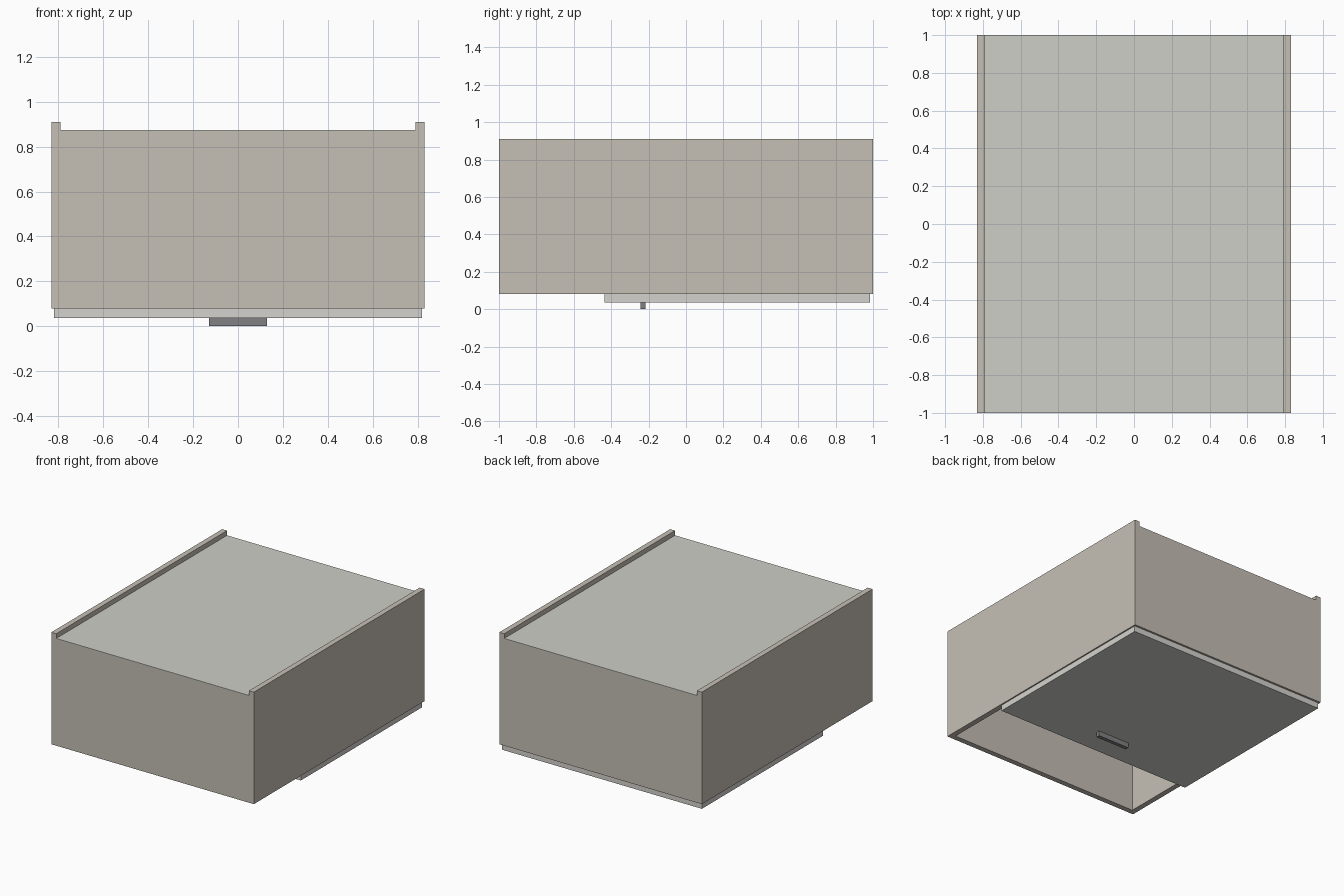
import bpy

if "Cube" in bpy.data.objects:
    bpy.data.objects.remove(bpy.data.objects["Cube"])

def box(name, x, y, z, color=None):
    """Axis-aligned box from (min, max) ranges."""
    bpy.ops.mesh.primitive_cube_add(size=1)
    o = bpy.context.object
    o.name = o.data.name = name
    for v in o.data.vertices:
        v.co = [r[0] + (c + 0.5) * (r[1] - r[0]) for c, r in zip(v.co, (x, y, z))]
    if color:
        m = bpy.data.materials.new(name + "_color")
        m.diffuse_color = (*color, 1)
        m.use_nodes = True
        m.node_tree.nodes["Principled BSDF"].inputs["Base Color"].default_value = m.diffuse_color
        o.data.materials.append(m)
    return o

def cut(target, cutter):
    """Subtract a helper box, then discard it."""
    cutter.hide_render = True
    mod = target.modifiers.new("cut", 'BOOLEAN')
    mod.operation, mod.solver, mod.object = 'DIFFERENCE', 'EXACT', cutter
    bpy.context.view_layer.objects.active = target
    bpy.ops.object.modifier_apply(modifier=mod.name)
    bpy.data.objects.remove(cutter)

W, D = 0.83, 1.0        # half width and half depth
T = 0.04                # wall thickness
Z0, Z1 = 0.08, 0.91     # body bottom and rail top
PANEL = 0.875           # top of the closing panel

# Four walls in one piece, open through, side walls rising as rails
body = box("box_walls", (-W, W), (-D, D), (Z0, Z1), (0.56, 0.52, 0.46))
cut(body, box("cavity", (-W + T, W - T), (-D + T, D - T), (Z0 - 0.1, Z1 + 0.1)))
cut(body, box("rebate", (-W + T, W - T), (-D - 0.1, D + 0.1), (PANEL - 0.005, Z1 + 0.1)))

# Thin panel between the rails
box("base_panel", (-W + T, W - T), (-D, D), (PANEL - 0.005, PANEL), (0.62, 0.62, 0.58))

# Partly open sliding lid underneath, with its handle
box("sliding_lid", (-0.82, 0.82), (-0.435, 0.985), (0.037, Z0), (0.66, 0.65, 0.61))
box("lid_handle", (-0.13, 0.13), (-0.244, -0.216), (0, 0.037), (0.22, 0.22, 0.23))
